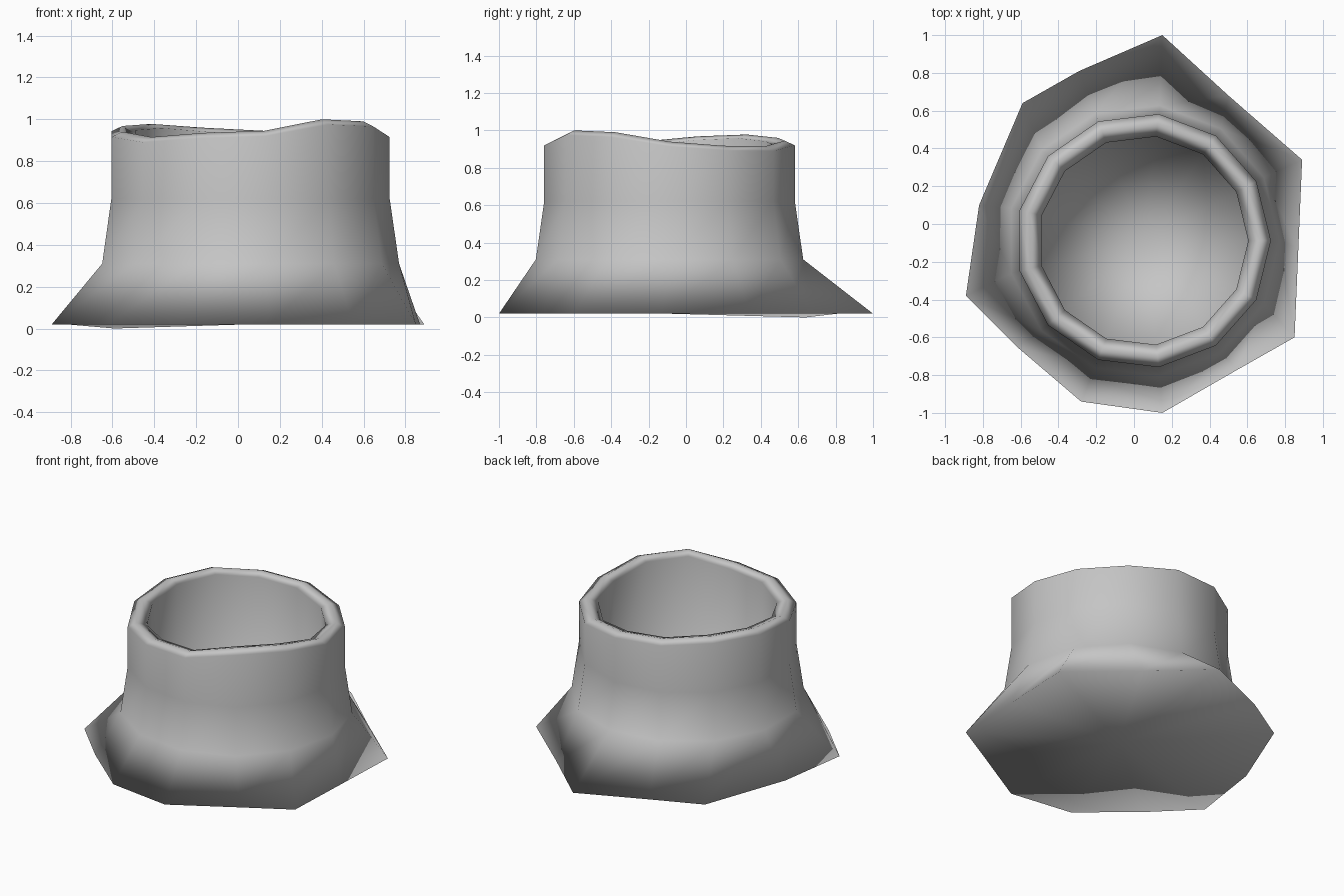
import bpy, bmesh
from math import sin, cos, tau

cube = bpy.data.objects.get("Cube")
if cube:
    bpy.data.objects.remove(cube, do_unlink=True)

SIDES = 13
CX, CY = 0.05, -0.088

grey = bpy.data.materials.new("plain_grey")
grey.use_nodes = True
grey.diffuse_color = (0.56, 0.56, 0.56, 1)
grey.node_tree.nodes["Principled BSDF"].inputs["Base Color"].default_value = (0.56, 0.56, 0.56, 1)

# Uneven rim heights and foot outline, counter-clockwise from the left side
RIM = [0.94, 0.918, 0.915, 0.945, 0.96, 0.978, 0.968, 0.94, 0.915, 0.935, 0.945, 1.0, 0.99]
FOOT = [(0.87, -0.13), (0.89, 0.34), (0.5, 0.68), (0.15, 1.0), (-0.29, 0.81),
        (-0.59, 0.64), (-0.82, 0.1), (-0.89, -0.38), (-0.62, -0.65),
        (-0.28, -0.94), (0.15, -1.0), (0.55, -0.77), (0.85, -0.6)]

bm = bmesh.new()


def ring(radius, heights):
    return [bm.verts.new((CX + radius * cos(tau * k / SIDES),
                          CY + radius * sin(tau * k / SIDES), z))
            for k, z in enumerate(heights)]


def level(z):
    return [z] * SIDES


def rim(drop):
    return [z - drop for z in RIM]


def bridge(lower, upper):
    for i in range(SIDES):
        j = (i + 1) % SIDES
        bm.faces.new((lower[i], lower[j], upper[j], upper[i]))


def fan(loop, z):
    middle = bm.verts.new((CX, CY, z))
    for i in range(SIDES):
        bm.faces.new((loop[i], loop[(i + 1) % SIDES], middle))


# Outer wall, rounded rim and hollow
base = [bm.verts.new((x, y, 0.0 if k == 5 else 0.02)) for k, (x, y) in enumerate(FOOT)]
rings = [
    base,
    ring(0.72, level(0.31)),
    ring(0.675, level(0.62)),
    ring(0.675, rim(0.025)),
    ring(0.62, rim(0)),
    ring(0.555, rim(0.02)),
    ring(0.555, level(0.25)),
]
for lower, upper in zip(rings, rings[1:]):
    bridge(lower, upper)

# Floor of the hollow and underside
fan(rings[-1], 0.22)
fan(base, 0.02)
bmesh.ops.recalc_face_normals(bm, faces=bm.faces)
for face in bm.faces:
    face.smooth = True

mesh = bpy.data.meshes.new("hollow_stump")
bm.to_mesh(mesh)
bm.free()
mesh.materials.append(grey)
stump = bpy.data.objects.new("hollow_stump", mesh)
bpy.context.collection.objects.link(stump)

# Large faces lead the smooth shading
shading = stump.modifiers.new("area_shading", 'WEIGHTED_NORMAL')
shading.mode = 'FACE_AREA'
shading.weight = 50
